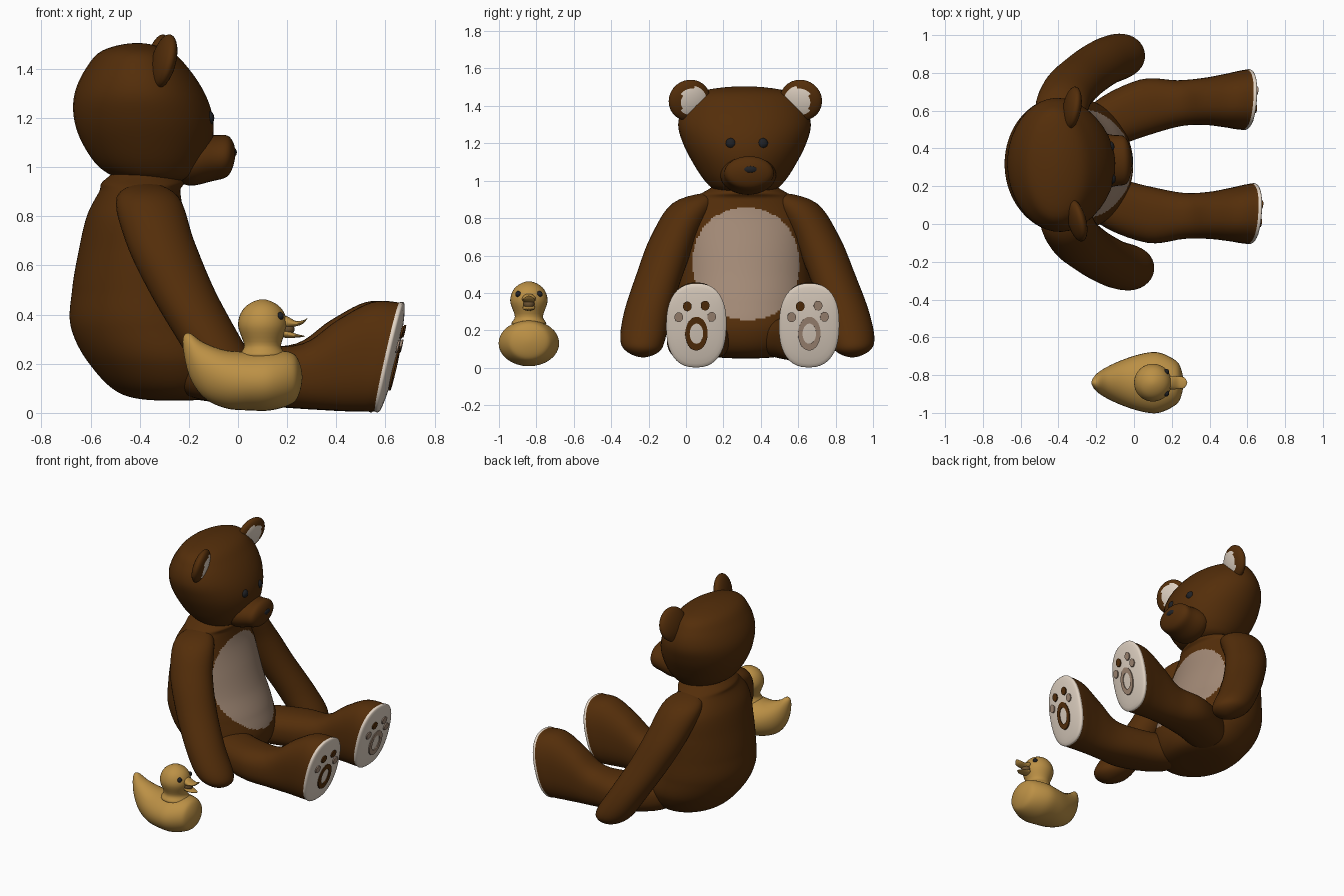
import bpy, bmesh, math
from mathutils import Matrix, Vector

cube = bpy.data.objects.get("Cube")
if cube:
    bpy.data.objects.remove(cube)


def material(name, rgb):
    m = bpy.data.materials.new(name)
    m.use_nodes = True
    m.diffuse_color = (*rgb, 1)
    m.node_tree.nodes["Principled BSDF"].inputs["Base Color"].default_value = (*rgb, 1)
    return m


FUR = material("brown fur", (0.088, 0.027, 0.003))
BELLY = material("belly taupe", (0.36, 0.25, 0.18))
CREAM = material("sole cream", (0.74, 0.64, 0.54))
BLACK = material("eye black", (0.014, 0.015, 0.018))
YELLOW = material("duck yellow", (0.50, 0.28, 0.06))
BILL = material("mouth brown", (0.15, 0.085, 0.03))

# Bear frame: facing +x, turned slightly; duck frame: plain shift
BEAR = (Matrix.Translation((-0.35, 0.315, 0)) @ Matrix.Rotation(math.radians(2.5), 4, "Z")
        @ Matrix.Translation((0.35, 0, 0)))
DUCK = Matrix.Translation((0, -0.84, 0))
FLIP = {1: Matrix.Identity(4), -1: Matrix.Scale(-1, 4, (0, 1, 0))}
SIDE = {1: "left", -1: "right"}


def finish(name, bm, frame, mats, rule=None, warp=None, smooth=True):
    bmesh.ops.remove_doubles(bm, verts=bm.verts, dist=0.0001)
    if rule:
        for f in bm.faces:
            f.material_index = int(rule(f.calc_center_median()))
    if warp:
        for v in bm.verts:
            v.co = warp(v.co)
    bmesh.ops.transform(bm, matrix=frame, verts=bm.verts)
    bmesh.ops.recalc_face_normals(bm, faces=bm.faces)
    for f in bm.faces:
        f.smooth = smooth
    me = bpy.data.meshes.new(name)
    bm.to_mesh(me)
    bm.free()
    for m in mats:
        me.materials.append(m)
    ob = bpy.data.objects.new(name, me)
    bpy.context.collection.objects.link(ob)


def spline(a, b, c, d, t):
    return 0.5 * (2 * b + (c - a) * t + (2 * a - 5 * b + 4 * c - d) * t * t
                  + (3 * b - a - 3 * c + d) * t ** 3)


def loft(name, axis, rings, frame, mats, segs=32, steps=5, power=2, **kw):
    """Smooth skin over rings (position, centre 1, centre 2, half 1, half 2); ends are domes."""
    def past(r):
        return (r[0], r[1], r[2], -r[3], -r[4])
    pts = [past(rings[1])] + rings + [past(rings[-2])]
    dense = []
    for i in range(1, len(pts) - 2):
        for k in range(steps):
            dense.append([spline(*q, k / steps) for q in zip(*pts[i - 1:i + 3])])
    dense.append(rings[-1])
    bm = bmesh.new()
    rows = []
    for t, c1, c2, h1, h2 in dense:
        row = []
        for k in range(segs):
            a = 2 * math.pi * k / segs
            ca, sa = math.cos(a), math.sin(a)
            p = c1 + max(h1, 0) * math.copysign(abs(ca) ** (2 / power), ca)
            q = c2 + max(h2, 0) * math.copysign(abs(sa) ** (2 / power), sa)
            row.append(bm.verts.new((t, p, q) if axis == "x" else (p, q, t)))
        rows.append(row)
    for r, s in zip(rows, rows[1:]):
        for k in range(segs):
            n = (k + 1) % segs
            bm.faces.new((r[k], r[n], s[n], s[k]))
    finish(name, bm, frame, mats, **kw)


def ball(name, centre, radii, frame, mats, turn=Matrix.Identity(4), rule=None):
    """Ellipsoid with its poles along x."""
    bm = bmesh.new()
    bmesh.ops.create_uvsphere(bm, u_segments=28, v_segments=18, radius=1,
                              matrix=Matrix.Rotation(math.pi / 2, 4, "Y"))
    m = Matrix.Translation(centre) @ turn @ Matrix.Diagonal((*radii, 1))
    finish(name, bm, frame @ m, mats, rule=rule)


# Torso with a painted tummy patch
def tummy(c):
    return c.x > -0.36 and abs(c.y / 0.285) ** 2.15 + abs((c.z - 0.555) / 0.3) ** 2.15 < 1


loft("torso", "z", [
    (0.05, -0.26, 0, 0, 0), (0.075, -0.27, 0, 0.2, 0.23), (0.2, -0.305, 0, 0.3, 0.34),
    (0.35, -0.36, 0, 0.32, 0.36), (0.5, -0.39, 0, 0.285, 0.355), (0.65, -0.405, 0, 0.245, 0.35),
    (0.8, -0.415, 0, 0.2, 0.335), (0.9, -0.4, 0, 0.165, 0.27), (0.95, -0.385, 0, 0.155, 0.2),
    (1.05, -0.38, 0, 0, 0)], BEAR, [FUR, BELLY], segs=160, steps=14, rule=tummy)

# Head and muzzle
loft("head", "z", [
    (0.93, -0.34, 0, 0, 0), (0.95, -0.34, 0, 0.13, 0.15), (1.0, -0.355, 0, 0.21, 0.215),
    (1.1, -0.37, 0, 0.265, 0.28), (1.2, -0.385, 0, 0.283, 0.33), (1.3, -0.4, 0, 0.265, 0.355),
    (1.4, -0.41, 0, 0.21, 0.325), (1.475, -0.415, 0, 0.135, 0.245), (1.505, -0.41, 0, 0, 0)],
    BEAR, [FUR], segs=40)
loft("muzzle", "x", [
    (-0.3, 0.01, 1.04, 0, 0), (-0.22, 0.01, 1.03, 0.14, 0.1), (-0.1, 0.01, 1.037, 0.135, 0.093),
    (-0.035, 0.01, 1.047, 0.115, 0.077), (-0.01, 0.01, 1.058, 0, 0)], BEAR, [FUR])
ball("nose", (-0.022, 0.014, 1.06), (0.018, 0.04, 0.021), BEAR, [BLACK])

for s, side in SIDE.items():
    frame = BEAR @ FLIP[s]
    ball(side + "_eye", (-0.122, 0.085, 1.2), (0.022, 0.028, 0.028), frame, [BLACK])
    # Ear with a pale inner disc
    lean = Matrix.Rotation(math.radians(14), 4, "Y") @ Matrix.Rotation(math.radians(-12), 4, "Z")
    ball(side + "_ear", (-0.315, 0.298, 1.43), (0.042, 0.115, 0.113), frame, [FUR, CREAM], lean,
         rule=lambda c: c.x > 0 and (c.y + 0.12) ** 2 + c.z ** 2 < 0.45)

    # Arm hanging forward and outward, merging with the shoulder
    loft(side + "_arm", "z", [
        (0.935, -0.38, 0.19, 0, 0), (0.88, -0.38, 0.27, 0.125, 0.115), (0.7, -0.335, 0.38, 0.14, 0.125),
        (0.5, -0.25, 0.46, 0.135, 0.125), (0.3, -0.14, 0.53, 0.13, 0.125),
        (0.15, -0.05, 0.56, 0.125, 0.12), (0.085, -0.015, 0.56, 0.085, 0.085),
        (0.055, -0.01, 0.56, 0, 0)], frame, [FUR])

    # Leg, with the sole leaning outward at the toes and turned a little sideways
    def tilt(c):
        f = min(max((c.x - 0.35) / 0.25, 0), 1)
        return Vector((c.x + f * (0.23 * (c.z - 0.225) + 0.11 * s * (c.y - 0.3)), c.y, c.z))

    loft(side + "_leg", "x", [
        (-0.3, 0.16, 0.17, 0, 0), (-0.2, 0.19, 0.165, 0.13, 0.1), (0.05, 0.28, 0.152, 0.152, 0.118),
        (0.25, 0.298, 0.15, 0.122, 0.132), (0.39, 0.302, 0.195, 0.125, 0.185),
        (0.5, 0.302, 0.228, 0.142, 0.222), (0.585, 0.302, 0.228, 0.157, 0.222),
        (0.618, 0.302, 0.225, 0.145, 0.203), (0.635, 0.302, 0.225, 0, 0)],
        frame, [FUR, CREAM], segs=40, power=2.4, rule=lambda c: c.x > 0.595, warp=tilt)

    # Paw print: ring pad and toe dots as thin plates
    def plate(name, y, z, ry, rz, mat, hole=0.0):
        bm = bmesh.new()
        n = 28
        rows = []
        for x, k in ((0.631, 1), (0.639, 1), (0.639, hole), (0.631, hole)):
            rows.append([bm.verts.new((x, y + k * ry * math.cos(2 * math.pi * i / n),
                                       z + k * rz * math.sin(2 * math.pi * i / n)))
                         for i in range(n)])
        for a, b in zip(rows, rows[1:] + rows[:1]):
            for i in range(n):
                j = (i + 1) % n
                bm.faces.new((a[i], a[j], b[j], b[i]))
        bmesh.ops.dissolve_degenerate(bm, dist=0.0001, edges=bm.edges)
        finish(name, bm, frame, [mat], warp=tilt, smooth=False)

    plate(side + "_paw_pad", 0.302, 0.182, 0.06, 0.09, FUR if s < 0 else BELLY, 0.6)
    dark = (1, 2) if s < 0 else (1,)
    for i, (dy, z) in enumerate(((-0.095, 0.27), (-0.05, 0.328), (0.045, 0.332), (0.08, 0.272))):
        plate(f"{side}_toe_{i + 1}", 0.302 + s * dy, z, 0.023, 0.026, FUR if i in dark else BELLY)

# Toy duck
loft("duck_body", "x", [
    (-0.225, 0, 0.29, 0, 0), (-0.2, 0, 0.24, 0.045, 0.085), (-0.14, 0, 0.175, 0.085, 0.112),
    (-0.05, 0, 0.137, 0.125, 0.118), (0.05, 0, 0.13, 0.155, 0.12), (0.13, 0, 0.132, 0.16, 0.122),
    (0.21, 0, 0.14, 0.125, 0.108), (0.245, 0, 0.142, 0.085, 0.075), (0.262, 0, 0.145, 0, 0)],
    DUCK, [YELLOW])
loft("duck_head", "z", [
    (0.2, 0.1, 0, 0, 0), (0.23, 0.1, 0, 0.09, 0.09), (0.275, 0.1, 0, 0.075, 0.075),
    (0.36, 0.1, 0, 0.1, 0.1), (0.43, 0.1, 0, 0.072, 0.072), (0.462, 0.1, 0, 0, 0)],
    DUCK, [YELLOW])
loft("duck_upper_bill", "x", [
    (0.17, 0, 0.368, 0, 0), (0.19, 0, 0.37, 0.034, 0.026), (0.235, 0, 0.363, 0.033, 0.011),
    (0.265, 0, 0.37, 0.028, 0.007), (0.282, 0, 0.385, 0, 0)], DUCK, [YELLOW])
loft("duck_lower_bill", "x", [
    (0.17, 0, 0.328, 0, 0), (0.19, 0, 0.324, 0.03, 0.018), (0.235, 0, 0.314, 0.029, 0.008),
    (0.272, 0, 0.312, 0, 0)], DUCK, [YELLOW])
ball("duck_mouth", (0.2, 0, 0.341), (0.03, 0.03, 0.027), DUCK, [BILL])
for s, side in SIDE.items():
    ball("duck_" + side + "_eye", (0.172, 0.057, 0.394), (0.014, 0.016, 0.016),
         DUCK @ FLIP[s], [BLACK])
